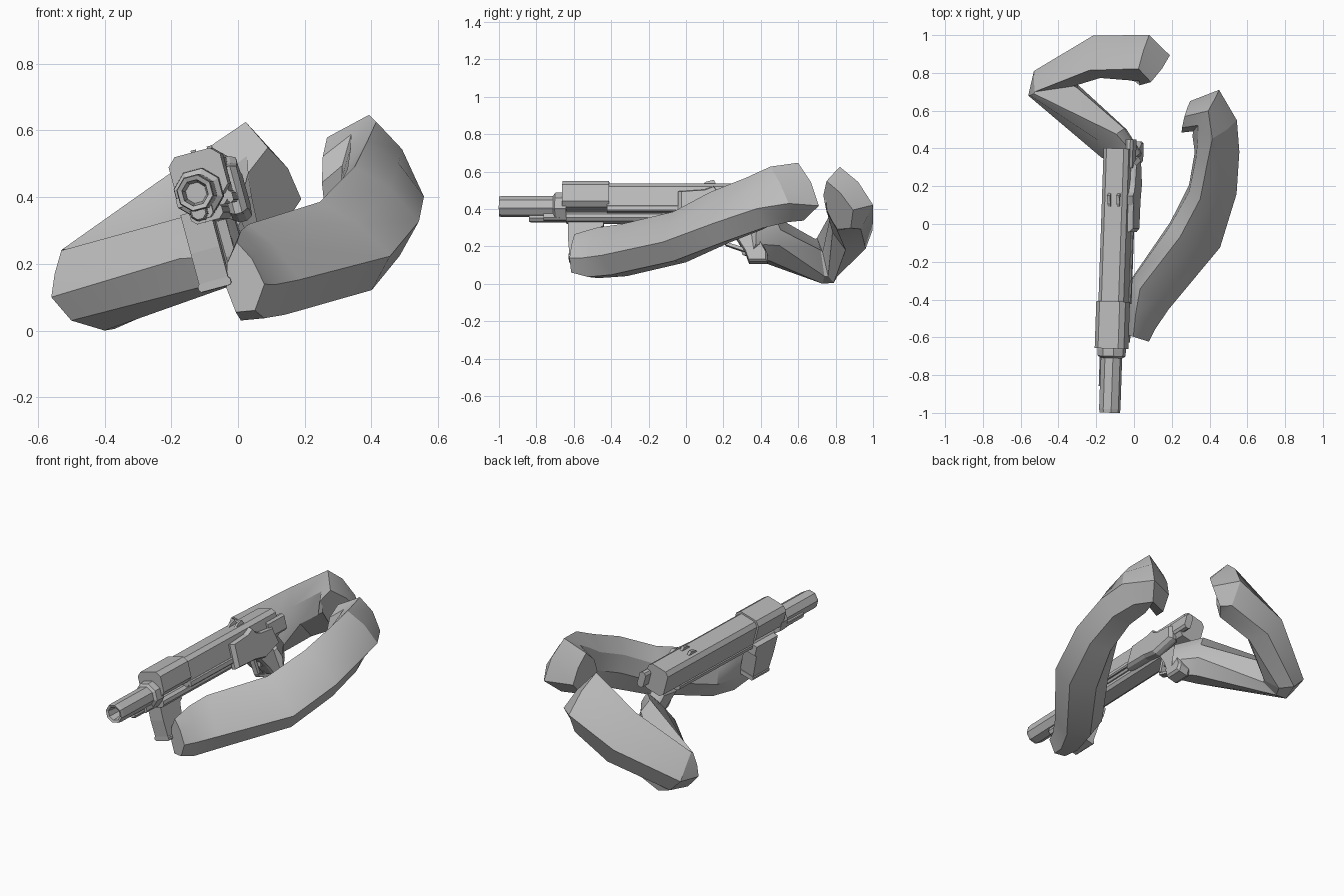
import bpy, bmesh, math
from mathutils import Vector, Matrix

if "Cube" in bpy.data.objects:
    bpy.data.objects.remove(bpy.data.objects["Cube"])

grey = bpy.data.materials.new("plain grey")
grey.diffuse_color = (0.5, 0.5, 0.5, 1)
grey.use_nodes = True
grey.node_tree.nodes["Principled BSDF"].inputs["Base Color"].default_value = grey.diffuse_color

# Weapon frame: slight yaw and a roll to the left
GUN = (Matrix.Translation((-0.095, 0, 0.413)) @ Matrix.Rotation(-0.034, 4, 'Z')
       @ Matrix.Rotation(math.radians(-15), 4, 'Y'))


def finish(name, bm, matrix=None):
    bmesh.ops.recalc_face_normals(bm, faces=bm.faces)
    me = bpy.data.meshes.new(name)
    bm.to_mesh(me)
    bm.free()
    ob = bpy.data.objects.new(name, me)
    me.materials.append(grey)
    if matrix:
        ob.matrix_world = matrix
    bpy.context.collection.objects.link(ob)
    return ob


def skin(bm, rings):
    loops = [[bm.verts.new(p) for p in r] for r in rings]
    for a, b in zip(loops, loops[1:]):
        n = len(a)
        for i in range(n):
            bm.faces.new((a[i], a[(i + 1) % n], b[(i + 1) % n], b[i]))
    bm.faces.new(loops[0][::-1])
    bm.faces.new(loops[-1])


def arm(name, mirror, stations):
    """Faceted limb: centre, direction, half width, half height, roll per ring,
    or a ready ring of seven points where the elbow folds."""
    shape = [(-.45, 1), (.35, .52), (1, -.2), (.5, -.95), (-.5, -1), (-1, -.3), (-.95, .4)]
    rings = []
    for st in stations:
        if len(st) == 7:
            rings.append(st)
            continue
        c, d, w, h, roll = st
        d = Vector(d).normalized()
        side = d.cross(Vector((0, 0, 1))).normalized()
        up = side.cross(d)
        turn = Matrix.Rotation(math.radians(roll), 3, d)
        rings.append([Vector(c) + turn @ (side * w * a * mirror + up * h * b) for a, b in shape])
    bm = bmesh.new()
    skin(bm, rings)
    ob = finish(name, bm)
    for p in ob.data.polygons:
        p.use_smooth = len(p.vertices) == 4
    ob.data.set_sharp_from_angle(angle=math.radians(28))


def block(name, x0, x1, y0, y1, z0, z1, cut=0.0):
    """Bar along the weapon with chamfered long edges."""
    c = max(cut, 0.001)
    prof = [(x0 + c, z0), (x1 - c, z0), (x1, z0 + c), (x1, z1 - c),
            (x1 - c, z1), (x0 + c, z1), (x0, z1 - c), (x0, z0 + c)]
    bm = bmesh.new()
    skin(bm, [[(x, y, z) for x, z in prof] for y in (y0, y1)])
    finish(name, bm, GUN)


def plate(name, x0, x1, yz, bevel=0.0):
    """Side profile in y, z given a thickness across x."""
    xs = [(x0, .9), (x0 + bevel, 1), (x1 - bevel, 1), (x1, .9)] if bevel else [(x0, 1), (x1, 1)]
    cy = sum(p[0] for p in yz) / len(yz)
    cz = sum(p[1] for p in yz) / len(yz)
    bm = bmesh.new()
    skin(bm, [[(x, cy + (y - cy) * s, cz + (z - cz) * s) for y, z in yz] for x, s in xs])
    finish(name, bm, GUN)


def turned(name, profile, x=0, z=0):
    """Eight-sided part along the weapon; profile is (y, radius)."""
    rings = [[(x + r * math.cos(math.pi * (i + .5) / 4), y, z + r * math.sin(math.pi * (i + .5) / 4))
              for i in range(8)] for y, r in profile]
    bm = bmesh.new()
    skin(bm, rings)
    finish(name, bm, GUN)


# Barrel with a recessed bore, collar and gas tube
turned("barrel", [(-0.90, .032), (-0.995, .040), (-1.0, .054), (-0.98, .057), (-0.64, .057)])
turned("barrel_collar", [(-0.71, .058), (-0.70, .074), (-0.67, .076), (-0.64, .076)])
turned("gas_tube", [(-0.84, .022), (-0.83, .027), (-0.60, .027)], -.01, -0.058)
block("gas_tube_clamp", -.038, .03, -0.76, -0.64, -.08, -.035, .012)
block("barrel_side_rail", -.066, -.045, -0.86, -0.66, -.03, .0, .004)

# Main body
block("handguard", -.068, .092, -0.66, -0.41, -.02, .122, .025)
block("receiver", -.058, .08, -0.42, 0.40, -.05, .112, .022)
block("lower_rail", -.045, .055, -0.64, 0.22, -.09, -.04, .015)
block("receiver_side_rail", .07, .088, -0.42, 0.0, -.05, -.015, .006)
block("rear_stub", .05, .092, 0.30, 0.45, -.03, .065, .012)

# Rear sight posts
for x in (-.01, .04):
    plate("rear_sight_post", x - .008, x + .008,
          [(.08, .105), (.11, .125), (.15, .135), (.165, .105)])

# Front grip
plate("front_grip", -.072, .018,
      [(-.63, -.05), (-.63, -.17), (-.62, -.285), (-.48, -.275), (-.46, -.12), (-.44, -.11), (-.44, -.05)])
block("grip_floor", -.077, .023, -.625, -.475, -.29, -.265, .006)

# Side body, pistol grip and trigger guard
plate("side_body", .05, .108,
      [(-.04, .06), (.10, .07), (.15, .09), (.17, .06), (.22, .04), (.33, .03), (.36, -.07),
       (.22, -.11), (.12, -.09), (-.04, -.085)], .018)
plate("pistol_grip", -.025, .055,
      [(.20, -.09), (.33, -.07), (.38, -.16), (.44, -.27), (.44, -.315), (.34, -.315), (.32, -.26), (.27, -.18)], .014)
for name, yz in (("guard_front", [(.19, -.08), (.21, -.08), (.225, -.20), (.205, -.20)]),
                 ("guard_bottom", [(.205, -.20), (.215, -.22), (.33, -.26), (.33, -.24)]),
                 ("trigger", [(.245, -.10), (.26, -.10), (.25, -.17), (.24, -.17)])):
    plate(name, .0, .03, yz)

# Arm reaching to the front grip
arm("right_arm", 1, [
    ((.022, -.605, .16), (.3, .95, .0), .06, .105, 0),
    ((.042, -.50, .165), (.62, .78, .02), .09, .135, 0),
    ((.085, -.37, .18), (.65, .75, .1), .128, .14, 0),
    ((.32, -.065, .25), (.42, .85, .25), .148, .14, 0),
    ((.415, .17, .355), (.15, .9, .32), .128, .145, 0),
    ((.44, .37, .43), (-.02, .9, .3), .118, .145, 0),
    ((.435, .50, .475), (-.3, .9, .25), .125, .15, 8),
    ((.39, .61, .49), (-.8, .52, .05), .135, .145, 20),
    ((.275, .575, .455), (-.95, .25, -.05), .088, .118, 15)])

# Arm reaching to the pistol grip, folded sharply at the elbow
elbow_low = [(-.53, .69, .24), (-.55, .68, .17), (-.56, .68, .10), (-.50, .695, .03),
             (-.40, .73, .0), (-.30, .74, .04), (-.30, .72, .18)]
elbow_high = [(-.525, .70, .245), (-.53, .76, .18), (-.53, .81, .11), (-.46, .81, .04),
              (-.37, .79, .005), (-.29, .76, .04), (-.32, .73, .17)]
arm("left_arm", -1, [
    ((.0, .33, .24), (-.7, .6, -.1), .06, .09, 0),
    ((-.11, .43, .24), (-.72, .65, -.15), .10, .122, 0),
    elbow_low,
    elbow_high,
    ((-.19, .885, .315), (.85, .3, .45), .115, .15, 0),
    ((.055, .875, .455), (.9, -.15, .12), .128, .172, 0),
    ((.105, .815, .42), (.6, -.75, -.3), .115, .135, 0)])
